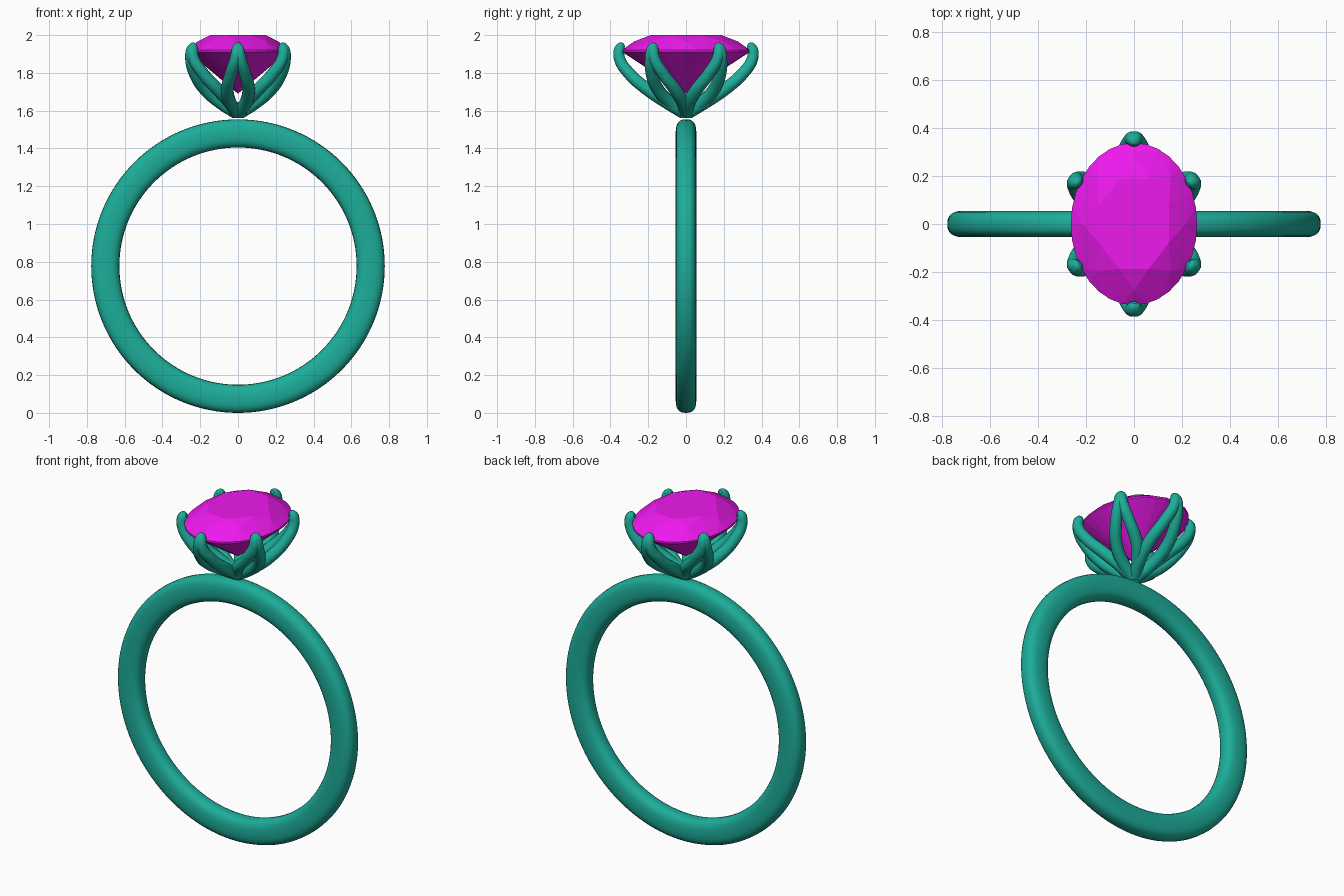
import bpy, bmesh
from math import sin, cos, pi, radians, copysign, hypot
from mathutils import Vector

if "Cube" in bpy.data.objects:
    bpy.data.objects.remove(bpy.data.objects["Cube"])


def material(name, rgb):
    m = bpy.data.materials.new(name)
    m.diffuse_color = (*rgb, 1)
    m.use_nodes = True
    m.node_tree.nodes["Principled BSDF"].inputs["Base Color"].default_value = m.diffuse_color
    return m


METAL = material("metal", (0.012, 0.42, 0.32))
STONE = material("stone", (0.85, 0.01, 0.85))


def add_mesh(name, bm, mat, smooth):
    bmesh.ops.recalc_face_normals(bm, faces=bm.faces)
    me = bpy.data.meshes.new(name)
    bm.to_mesh(me)
    bm.free()
    me.materials.append(mat)
    me.polygons.foreach_set("use_smooth", [smooth] * len(me.polygons))
    ob = bpy.data.objects.new(name, me)
    bpy.context.collection.objects.link(ob)
    return ob


# Band: rounded-box section swept round the y axis
def band(mid=0.7025, half_r=0.0745, half_w=0.055, zc=0.777, n=128, k=24):
    bm = bmesh.new()
    power = lambda v: copysign(abs(v) ** 0.75, v)
    rings = []
    for i in range(n):
        a = 2 * pi * i / n
        ring = []
        for j in range(k):
            t = 2 * pi * j / k
            r = mid + half_r * power(cos(t))
            ring.append(bm.verts.new((r * cos(a), half_w * power(sin(t)), zc + r * sin(a))))
        rings.append(ring)
    for i in range(n):
        p, q = rings[i], rings[(i + 1) % n]
        for j in range(k):
            bm.faces.new((p[j], p[(j + 1) % k], q[(j + 1) % k], q[j]))
    add_mesh("band", bm, METAL, True)


# Oval brilliant stone: hull of table, crown, girdle and pavilion rings
def gem(rx=0.263, ry=0.338):
    bm = bmesh.new()
    # scale, height, count, phase in steps
    rings = [(0.60, 2.0, 8, 0.5), (0.815, 1.966, 8, 0), (1, 1.921, 32, 0),
             (1, 1.911, 32, 0), (0.25, 1.742, 8, 0.5)]
    for s, z, n, ph in rings:
        for i in range(n):
            a = 2 * pi * (i + ph) / n
            bm.verts.new((rx * s * cos(a), ry * s * sin(a), z))
    bm.verts.new((0, 0, 1.69))
    bmesh.ops.convex_hull(bm, input=bm.verts[:])
    bmesh.ops.dissolve_limit(bm, angle_limit=radians(1), verts=bm.verts[:], edges=bm.edges[:])
    add_mesh("gem", bm, STONE, False)


# Claw: two bowed legs that leave the base, open a teardrop gap and meet at the tip
# radial fraction, sideways offset, height, thickness
LEG = [(0.03, 0.005, 1.588, 0.033), (0.27, 0.040, 1.640, 0.034),
       (0.56, 0.056, 1.708, 0.034), (0.86, 0.036, 1.800, 0.032),
       (1.00, 0.012, 1.880, 0.030), (0.995, 0.004, 1.925, 0.029),
       (0.955, 0.0, 1.943, 0.023), (0.925, 0.0, 1.949, 0.010)]


def claw(name, x, y):
    reach = hypot(x, y)
    out = Vector((x, y, 0)) / reach
    side = Vector((-out.y, out.x, 0))
    cu = bpy.data.curves.new(name, 'CURVE')
    cu.dimensions = '3D'
    cu.bevel_depth = 1
    cu.bevel_resolution = 5
    cu.resolution_u = 8
    cu.use_fill_caps = True
    for sgn in (-1, 1):
        sp = cu.splines.new('BEZIER')
        sp.bezier_points.add(len(LEG) - 1)
        for p, (f, o, z, r) in zip(sp.bezier_points, LEG):
            p.co = out * (f * reach) + side * (sgn * o) + Vector((0, 0, z))
            p.radius = r
            p.handle_left_type = p.handle_right_type = 'AUTO'
    cu.materials.append(METAL)
    ob = bpy.data.objects.new(name, cu)
    bpy.context.collection.objects.link(ob)
    bpy.ops.object.select_all(action='DESELECT')
    ob.select_set(True)
    bpy.context.view_layer.objects.active = ob
    bpy.ops.object.convert(target='MESH')
    bpy.ops.object.shade_smooth_by_angle(angle=radians(50))


band()
gem()
for sy, end in ((-1, "front"), (1, "back")):
    claw(f"{end}_claw", 0, sy * 0.353)
    for sx, hand in ((-1, "left"), (1, "right")):
        claw(f"{end}_{hand}_claw", sx * 0.243, sy * 0.178)
